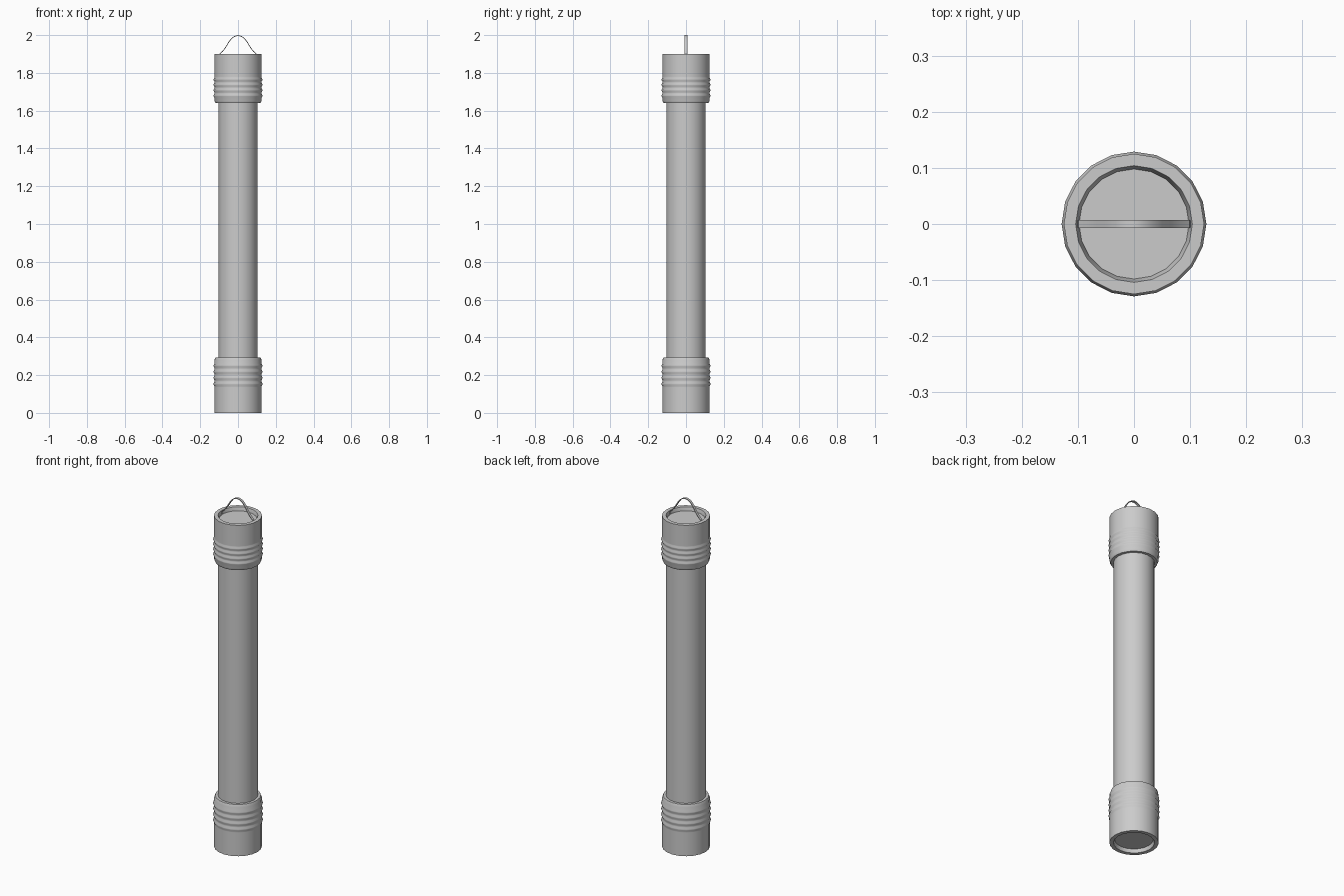
import bpy, bmesh, math
from mathutils import Vector

if "Cube" in bpy.data.objects:
    bpy.data.objects.remove(bpy.data.objects["Cube"])

SIDES = 20


def finish(name, bm):
    bmesh.ops.recalc_face_normals(bm, faces=bm.faces)
    mesh = bpy.data.meshes.new(name)
    bm.to_mesh(mesh)
    bm.free()
    ob = bpy.data.objects.new(name, mesh)
    bpy.context.collection.objects.link(ob)
    bpy.ops.object.select_all(action='DESELECT')
    ob.select_set(True)
    bpy.context.view_layer.objects.active = ob
    bpy.ops.object.shade_smooth_by_angle(angle=math.radians(35))
    return ob


def lathe(name, profile, closed=False):
    """Revolve (radius, z) points round the z axis."""
    bm = bmesh.new()
    rings = [[bm.verts.new((r * math.cos(math.tau * i / SIDES),
                            r * math.sin(math.tau * i / SIDES), z))
              for i in range(SIDES)] for r, z in profile]
    pairs = list(zip(rings, rings[1:]))
    if closed:
        pairs.append((rings[-1], rings[0]))
    else:
        bm.faces.new(rings[0])
        bm.faces.new(rings[-1])
    for a, b in pairs:
        for i in range(SIDES):
            j = (i + 1) % SIDES
            bm.faces.new((a[i], a[j], b[j], b[i]))
    return finish(name, bm)


# Long tube, its ends forming the recessed floors inside the caps
lathe("tube", [(0.104, 0.02), (0.104, 1.88)])


# Ribbed collar: distances are measured from the outer end
def cap(name, end, direction, length):
    shape = [(0.098, 0.02), (0.104, 0.0), (0.125, 0.0), (0.125, 0.46)]
    for k in range(4):
        d = 0.48 + k * 0.11
        shape += [(0.125, d), (0.129, d + 0.03), (0.129, d + 0.05), (0.125, d + 0.08)]
    shape += [(0.125, 0.95), (0.119, 1.0), (0.104, 1.0)]
    # the first point is the recess lip, sunk to the tube end
    profile = [(r, end + direction * (0.02 if i == 0 else d * length))
               for i, (r, d) in enumerate(shape)]
    lathe(name, profile, closed=True)


cap("top_cap", 1.90, -1, 0.26)
cap("bottom_cap", 0.0, 1, 0.294)

# Thin bent strap for hanging, rooted in the top recess
half = [(0.101, 1.885), (0.099, 1.90), (0.082, 1.916), (0.066, 1.938),
        (0.05, 1.965), (0.034, 1.985), (0.017, 1.996)]
path = [Vector((-x, 0, z)) for x, z in half] + [Vector((0, 0, 2.0))]
path += [Vector((x, 0, z)) for x, z in reversed(half)]
bm = bmesh.new()
rows = []
for i, p in enumerate(path):
    t = (path[min(i + 1, len(path) - 1)] - path[max(i - 1, 0)]).normalized()
    inward = Vector((t.z, 0, -t.x)) * 0.004
    rows.append([bm.verts.new(p + o + Vector((0, y, 0))) for o, y in
                 ((Vector(), -0.007), (Vector(), 0.007), (inward, 0.007), (inward, -0.007))])
for a, b in zip(rows, rows[1:]):
    for i in range(4):
        j = (i + 1) % 4
        bm.faces.new((a[i], a[j], b[j], b[i]))
bm.faces.new(rows[0])
bm.faces.new(rows[-1])
finish("hanging_strap", bm)
